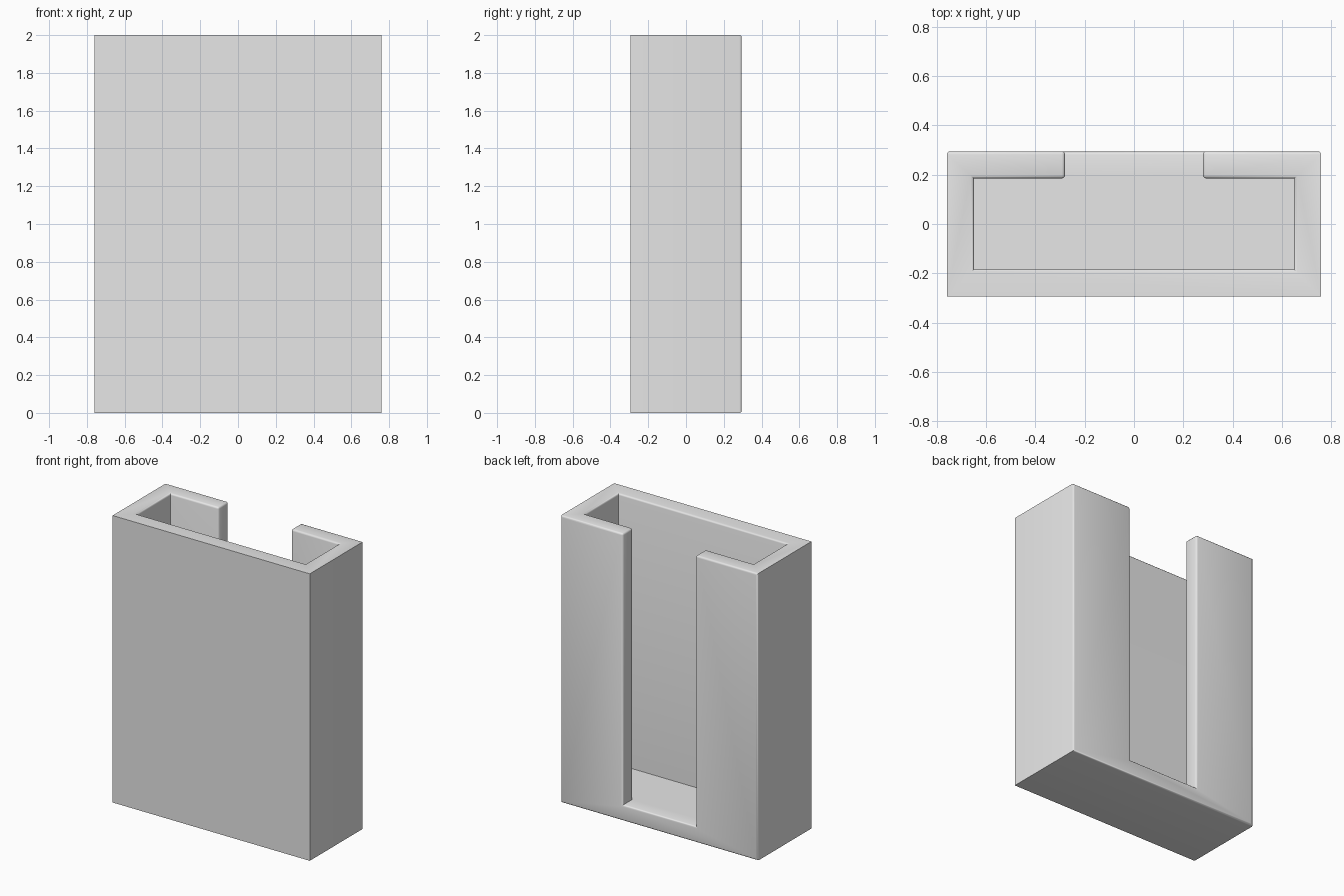
import bpy, bmesh

default = bpy.data.objects.get("Cube")
if default:
    bpy.data.objects.remove(default, do_unlink=True)

W, D, H = 0.76, 0.295, 2.0      # half width, half depth, height
WALL, FLOOR, SLOT = 0.11, 0.11, 0.28
ROUND = 0.013

grey = bpy.data.materials.new("light grey plastic")
grey.use_nodes = True
grey.diffuse_color = (0.8, 0.8, 0.8, 1)
grey.node_tree.nodes["Principled BSDF"].inputs["Base Color"].default_value = (0.8, 0.8, 0.8, 1)


def prism(name, outline, z0, z1):
    """Closed prism from an outline in the ground plane."""
    bm = bmesh.new()
    base = bm.faces.new([bm.verts.new((x, y, z0)) for x, y in outline])
    top = bmesh.ops.extrude_face_region(bm, geom=[base])["geom"]
    bmesh.ops.translate(bm, vec=(0, 0, z1 - z0),
                        verts=[v for v in top if isinstance(v, bmesh.types.BMVert)])
    bmesh.ops.recalc_face_normals(bm, faces=bm.faces)
    mesh = bpy.data.meshes.new(name)
    bm.to_mesh(mesh)
    bm.free()
    mesh.materials.append(grey)
    obj = bpy.data.objects.new(name, mesh)
    bpy.context.collection.objects.link(obj)
    return obj


# Solid block, and a T-shaped cutter for the pocket and the rear slot
holder = prism("holder_body", [(-W, -D), (W, -D), (W, D), (-W, D)], 0, H)
ix, iy = W - WALL, D - WALL
half = [(ix, -iy), (ix, iy), (SLOT, iy), (SLOT, D + 0.2)]
cutter = prism("pocket_cutter", half + [(-x, y) for x, y in reversed(half)], FLOOR, H + 0.2)
cutter.hide_render = True

cut = holder.modifiers.new("pocket", 'BOOLEAN')
cut.operation = 'DIFFERENCE'
cut.solver = 'EXACT'
cut.object = cutter
bpy.context.view_layer.objects.active = holder
holder.select_set(True)
bpy.ops.object.modifier_apply(modifier=cut.name)
bpy.data.objects.remove(cutter, do_unlink=True)

# Round the rear, slot and inner rim edges; keep front and outer side edges crisp
bm = bmesh.new()
bm.from_mesh(holder.data)


def on(edge, axis, value):
    return all(abs(v.co[axis] - value) < 0.001 for v in edge.verts)


def is_rounded(edge):
    if not edge.is_manifold or edge.calc_face_angle_signed() < 0.5:
        return False
    if on(edge, 1, -D):
        return False
    return on(edge, 1, D) or not (on(edge, 0, W) or on(edge, 0, -W))


bmesh.ops.bevel(bm, geom=[e for e in bm.edges if is_rounded(e)], offset=ROUND,
                segments=3, profile=0.5, affect='EDGES', clamp_overlap=True)
bm.to_mesh(holder.data)
bm.free()

bpy.ops.object.shade_smooth_by_angle(angle=0.7)
